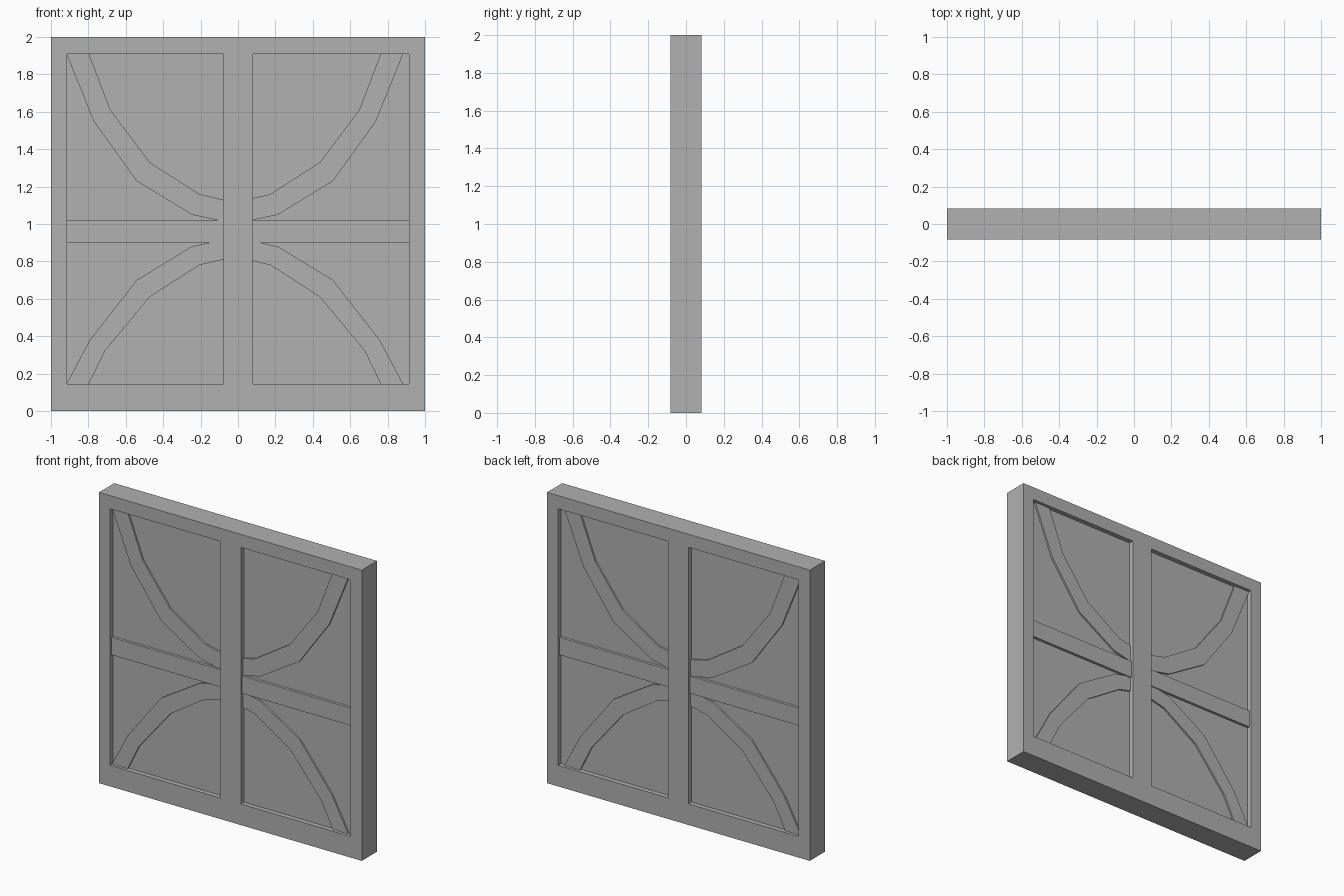
import bpy
import bmesh

cube = bpy.data.objects.get("Cube")
if cube:
    bpy.data.objects.remove(cube, do_unlink=True)

grey = bpy.data.materials.new("plain_grey")
grey.use_nodes = True
colour = (0.44, 0.44, 0.44, 1)
grey.diffuse_color = colour
grey.node_tree.nodes["Principled BSDF"].inputs["Base Color"].default_value = colour

HALF = 0.083      # half depth of the frame
RAIL = 0.069      # half depth of the cross rail
ARCH = 0.062      # half depth of the curved braces
PANEL = 0.05      # half depth of the infill panel


def slab(name, outline, half_depth):
    """Extrude an x-z outline evenly to both sides of y = 0."""
    bm = bmesh.new()
    face = bm.faces.new([bm.verts.new((x, -half_depth, z)) for x, z in outline])
    moved = bmesh.ops.extrude_face_region(bm, geom=[face])["geom"]
    verts = [v for v in moved if isinstance(v, bmesh.types.BMVert)]
    bmesh.ops.translate(bm, verts=verts, vec=(0, 2 * half_depth, 0))
    bmesh.ops.recalc_face_normals(bm, faces=bm.faces)
    mesh = bpy.data.meshes.new(name)
    bm.to_mesh(mesh)
    bm.free()
    mesh.materials.append(grey)
    obj = bpy.data.objects.new(name, mesh)
    bpy.context.collection.objects.link(obj)
    return obj


def board(name, x0, x1, z0, z1, half_depth):
    return slab(name, [(x0, z0), (x1, z0), (x1, z1), (x0, z1)], half_depth)


def arch(name, outer, inner, centre=-0.017):
    """Curved brace: mirror both half edges about the centre line."""
    def full(half):
        return ([(centre - x, z) for x, z in reversed(half)]
                + [(centre + x, z) for x, z in half if x > 0])
    return slab(name, full(outer) + full(inner)[::-1], ARCH)


# Outer frame
board("right_stile", -1, -0.915, 0, 2, HALF)
board("left_stile", 0.915, 1, 0, 2, HALF)
board("top_rail", -0.915, 0.915, 1.91, 2, HALF)
board("bottom_rail", -0.915, 0.915, 0, 0.145, HALF)

# Infill panel, post and cross rail
board("panel", -0.915, 0.915, 0.145, 1.91, PANEL)
board("centre_post", -0.077, 0.08, 0.145, 1.91, HALF)
board("cross_rail", -0.915, 0.915, 0.9, 1.02, RAIL)

# Curved braces, from the middle outwards
arch("upper_brace",
     [(0, 1.0), (0.23, 1.05), (0.525, 1.23), (0.755, 1.55), (0.9, 1.91)],
     [(0, 1.115), (0.19, 1.16), (0.455, 1.33), (0.665, 1.61), (0.78, 1.91)])
arch("lower_brace",
     [(0, 0.93), (0.23, 0.88), (0.525, 0.7), (0.775, 0.38), (0.9, 0.145)],
     [(0, 0.825), (0.19, 0.78), (0.455, 0.61), (0.695, 0.32), (0.78, 0.145)])
